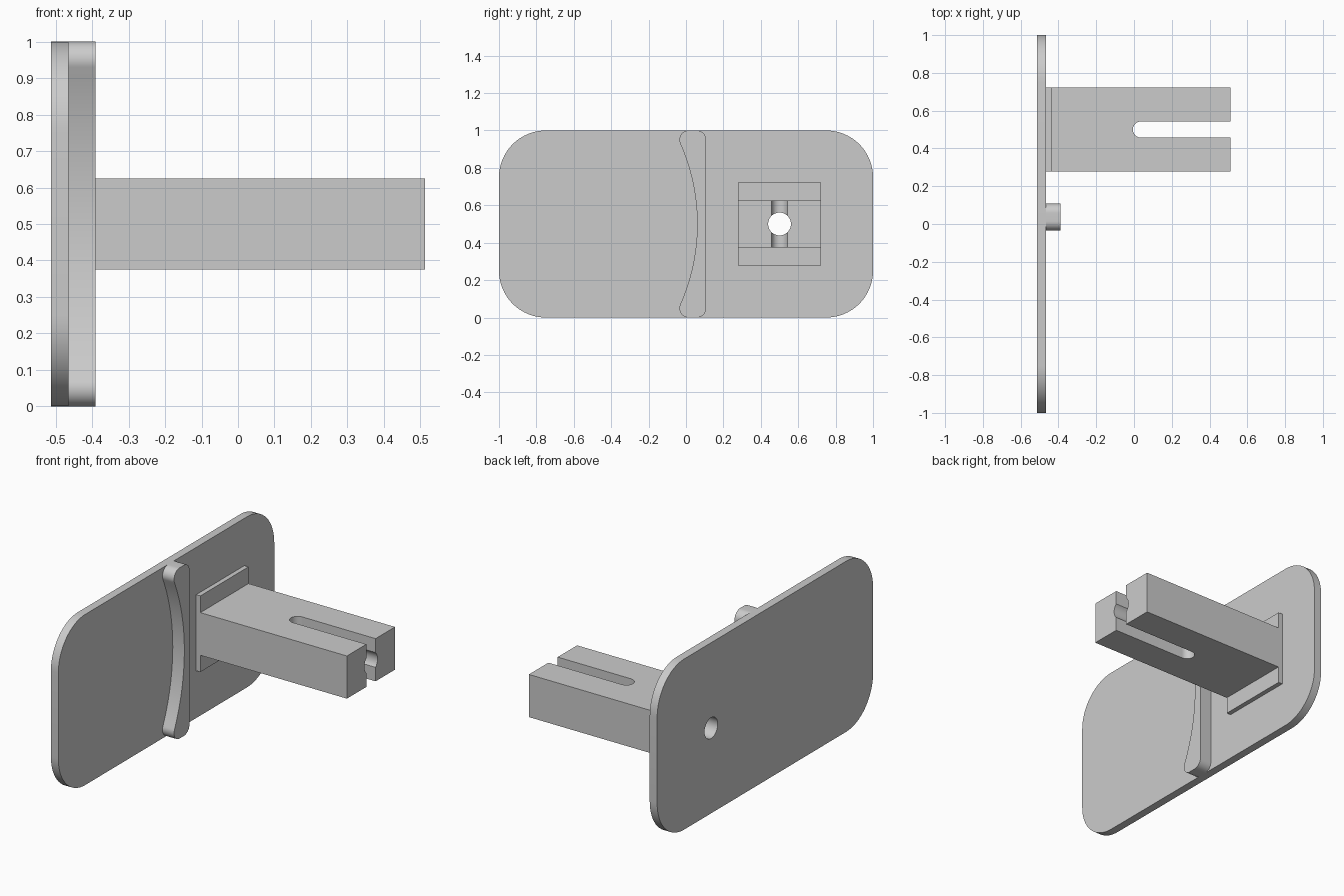
import bpy, bmesh, math
from mathutils import Vector

if "Cube" in bpy.data.objects:
    bpy.data.objects.remove(bpy.data.objects["Cube"])

grey = bpy.data.materials.new("plain grey")
grey.use_nodes = True
grey.diffuse_color = (0.6, 0.6, 0.6, 1)
grey.node_tree.nodes["Principled BSDF"].inputs["Base Color"].default_value = (0.6, 0.6, 0.6, 1)


def arc(cu, cv, r, start, end, steps=16):
    angles = [math.radians(start + (end - start) * i / steps) for i in range(steps + 1)]
    return [(cu + r * math.cos(a), cv + r * math.sin(a)) for a in angles]


def rounded_rect(u0, u1, v0, v1, r):
    return (arc(u1 - r, v1 - r, r, 0, 90) + arc(u0 + r, v1 - r, r, 90, 180)
            + arc(u0 + r, v0 + r, r, 180, 270) + arc(u1 - r, v0 + r, r, 270, 360))


def extrude(name, outline, axis, low, high):
    """Extrude an outline along x (outline in y, z) or along z (outline in x, y)."""
    place = (lambda u, v: (low, u, v)) if axis == "x" else (lambda u, v: (u, v, low))
    offset = Vector((high - low, 0, 0)) if axis == "x" else Vector((0, 0, high - low))
    bm = bmesh.new()
    face = bm.faces.new([bm.verts.new(place(u, v)) for u, v in outline])
    top = bmesh.ops.extrude_face_region(bm, geom=[face])["geom"]
    bmesh.ops.translate(bm, vec=offset, verts=[g for g in top if isinstance(g, bmesh.types.BMVert)])
    bmesh.ops.recalc_face_normals(bm, faces=bm.faces[:])
    mesh = bpy.data.meshes.new(name)
    bm.to_mesh(mesh)
    bm.free()
    mesh.materials.append(grey)
    obj = bpy.data.objects.new(name, mesh)
    bpy.context.collection.objects.link(obj)
    return obj


def activate(obj):
    bpy.ops.object.select_all(action="DESELECT")
    obj.select_set(True)
    bpy.context.view_layer.objects.active = obj


back, face, pad_face, tip = -0.513, -0.465, -0.438, 0.512
mid = 0.5          # centre of the arm in y and z
half = 0.223       # half width of arm and pad

# Flat plate with rounded corners
plate = extrude("plate", rounded_rect(-1, 1, 0, 1, 0.25), "x", back, face)

# Upright rib with a concave edge and rounded tips
sweep, bend, r = 23.9, 1.06, 0.05
tip_y = -1 + (bend + r) * math.cos(math.radians(sweep))
rib_outline = (arc(0.108 - r, 1 - r, r, 0, 90) + arc(tip_y, 1 - r, r, 90, 180 + sweep)
               + arc(-1, mid, bend, sweep, -sweep, 32)[1:-1]
               + arc(tip_y, r, r, 180 - sweep, 270) + arc(0.108 - r, r, r, 270, 360))
rib = extrude("rib", rib_outline, "x", face, -0.39)

# Square pad at the root of the arm
a, b = mid - half, mid + half
pad = extrude("pad", [(a, a), (b, a), (b, b), (a, b)], "x", face, pad_face)

# Forked arm with a round-ended slot
slot = 0.043
arm_outline = ([(pad_face, a), (tip, a), (tip, mid - slot)]
               + arc(slot - 0.006, mid, slot, 270, 90)
               + [(tip, mid + slot), (tip, b), (pad_face, b)])
arm = extrude("arm", arm_outline, "z", mid - 0.125, mid + 0.125)

# Round bore through plate, pad and arm
bore = extrude("bore_cutter", arc(mid, mid, 0.061, 0, 360, 48)[:-1], "x", -0.8, 0.8)
bore.hide_render = True
for part in (plate, pad, arm):
    activate(part)
    cut = part.modifiers.new("bore", "BOOLEAN")
    cut.operation, cut.solver, cut.object = "DIFFERENCE", "EXACT", bore
    bpy.ops.object.modifier_apply(modifier=cut.name)
bpy.data.objects.remove(bore)

for part in (plate, rib, pad, arm):
    activate(part)
    bpy.ops.object.shade_smooth_by_angle(angle=math.radians(30))
